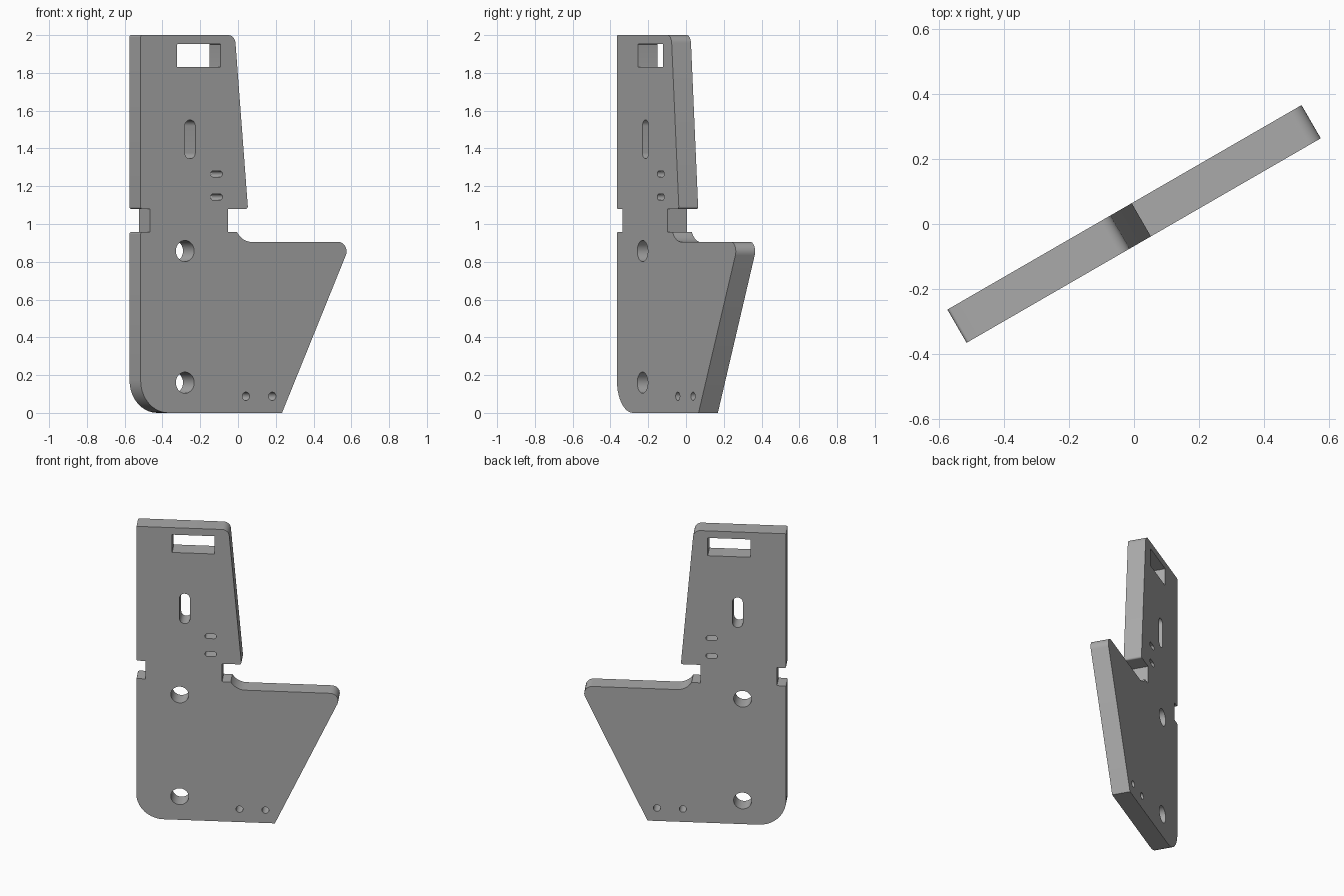
import bpy, bmesh, math
from mathutils import Vector, Matrix

if "Cube" in bpy.data.objects:
    bpy.data.objects.remove(bpy.data.objects["Cube"])

THICK = 0.118


def rounded(corners, steps=10):
    """Outline from (across, up, radius) corners, each rounded by its radius."""
    pts = []
    n = len(corners)
    for i, (x, y, r) in enumerate(corners):
        p = Vector((x, y))
        if r == 0:
            pts.append(p)
            continue
        a = (Vector(corners[i - 1][:2]) - p).normalized()
        b = (Vector(corners[(i + 1) % n][:2]) - p).normalized()
        half = a.angle(b) / 2
        centre = p + (a + b).normalized() * (r / math.sin(half))
        start = p + a * (r / math.tan(half)) - centre
        sweep = start.angle_signed(p + b * (r / math.tan(half)) - centre)
        for k in range(steps + 1):
            pts.append(centre + Matrix.Rotation(-sweep * k / steps, 2) @ start)
    return pts


def slot(x, y, w, h, r):
    """Rounded rectangular opening."""
    w, h = w / 2, h / 2
    return rounded([(x - w, y - h, r), (x + w, y - h, r),
                    (x + w, y + h, r), (x - w, y + h, r)])


def hole(x, y, r, n=40):
    return [Vector((x + r * math.cos(k * math.tau / n),
                    y + r * math.sin(k * math.tau / n))) for k in range(n)]


# Plate silhouette, counter-clockwise from the bottom left
outline = rounded([
    (-0.629, 0, 0.17), (0.235, 0, 0), (0.658, 0.905, 0.05),
    (-0.0075, 0.905, 0.105), (-0.04, 0.957, 0), (-0.094, 0.957, 0),
    (-0.094, 1.08, 0), (0.027, 1.08, 0.012), (-0.053, 2, 0.045),
    (-0.629, 2, 0.01), (-0.629, 1.08, 0.01), (-0.572, 1.08, 0),
    (-0.572, 0.957, 0), (-0.629, 0.957, 0.01)])

# Window, adjustment slots, bolt holes and pin holes
openings = [slot(-0.273, 1.891, 0.266, 0.122, 0.003),
            slot(-0.327, 1.448, 0.064, 0.205, 0.0315)]
openings += [slot(-0.165, z, 0.072, 0.032, 0.0155) for z in (1.265, 1.143)]
openings += [hole(-0.358, z, 0.056) for z in (0.857, 0.16)]
openings += [hole(x, 0.088, 0.022) for x in (0.0145, 0.176)]

# Filled, extruded profile turned into a mesh
curve = bpy.data.curves.new("plate_profile", "CURVE")
curve.dimensions = "2D"
curve.fill_mode = "BOTH"
curve.extrude = THICK / 2
for loop in [outline] + openings:
    spline = curve.splines.new("POLY")
    spline.points.add(len(loop) - 1)
    for point, p in zip(spline.points, loop):
        point.co = (p.x, p.y, 0, 1)
    spline.use_cyclic_u = True
helper = bpy.data.objects.new("plate_profile", curve)
bpy.context.collection.objects.link(helper)
bpy.context.view_layer.update()
mesh = bpy.data.meshes.new_from_object(
    helper.evaluated_get(bpy.context.evaluated_depsgraph_get()))
bpy.data.objects.remove(helper)

# Stand the plate up and turn it about the vertical
bm = bmesh.new()
bm.from_mesh(mesh)
bmesh.ops.remove_doubles(bm, verts=bm.verts, dist=0.0001)
bmesh.ops.recalc_face_normals(bm, faces=bm.faces)
bm.transform(Matrix.Rotation(math.radians(30), 4, "Z")
             @ Matrix.Rotation(math.radians(90), 4, "X"))
bm.to_mesh(mesh)
bm.free()

grey = bpy.data.materials.new("plain_grey")
grey.use_nodes = True
colour = (0.4, 0.4, 0.4, 1)
grey.diffuse_color = colour
grey.node_tree.nodes["Principled BSDF"].inputs["Base Color"].default_value = colour
mesh.materials.clear()
mesh.materials.append(grey)

plate = bpy.data.objects.new("bracket_plate", mesh)
bpy.context.collection.objects.link(plate)
bpy.ops.object.select_all(action="DESELECT")
plate.select_set(True)
bpy.context.view_layer.objects.active = plate
bpy.ops.object.shade_smooth_by_angle(angle=math.radians(30))
